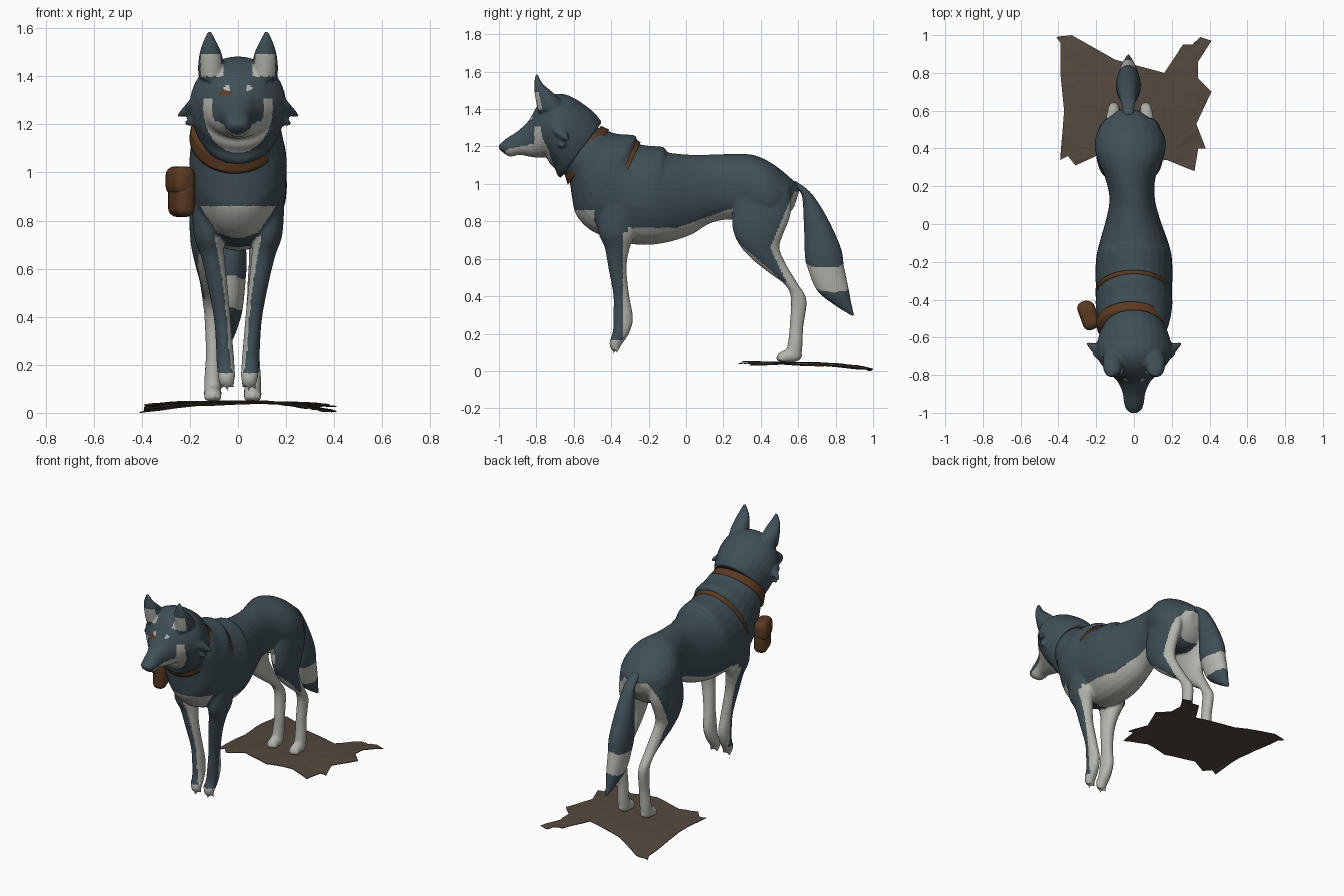
import bpy, bmesh, math, random
from mathutils import Vector, Matrix

cube = bpy.data.objects.get("Cube")
if cube:
    bpy.data.objects.remove(cube)
random.seed(3)


def material(name, r, g, b):
    m = bpy.data.materials.new(name)
    m.use_nodes = True
    m.diffuse_color = (r, g, b, 1)
    bsdf = m.node_tree.nodes["Principled BSDF"]
    bsdf.inputs["Base Color"].default_value = (r, g, b, 1)
    bsdf.inputs["Roughness"].default_value = 0.9
    return m


slate = material("slate fur", 0.050, 0.078, 0.094)
pale = material("pale fur", 0.46, 0.46, 0.42)
leather = material("brown leather", 0.105, 0.042, 0.016)
earth = material("brown cloth", 0.088, 0.066, 0.048)
FUR = [slate, pale, leather]


def spline(a, b, c, d, t):
    return [0.5 * (2 * q + (r - p) * t + (2 * p - 5 * q + 4 * r - s) * t * t
                   + (3 * q - p - 3 * r + s) * t ** 3) for p, q, r, s in zip(a, b, c, d)]


def loft(bm, rings, side=1, shift=0, steps=4, n=28):
    """Skin smooth ellipses; each ring is (y1, z1, y2, z2, x centre, half width)."""
    last = len(rings) - 1
    path = []
    for i in range(last):
        four = [rings[min(max(i + k, 0), last)] for k in (-1, 0, 1, 2)]
        path += [spline(*four, s / steps) for s in range(steps)]
    path.append(rings[-1])
    loops = []
    for y1, z1, y2, z2, x, w in path:
        loop = []
        for k in range(n):
            a = math.tau * k / n
            c, s = math.cos(a), math.sin(a)
            loop.append(bm.verts.new((shift + side * x + w * s,
                                      (y1 + y2) / 2 + c * (y1 - y2) / 2,
                                      (z1 + z2) / 2 + c * (z1 - z2) / 2)))
        loops.append(loop)
    for a, b in zip(loops, loops[1:]):
        for k in range(n):
            bm.faces.new((a[k], a[(k + 1) % n], b[(k + 1) % n], b[k]))
    bm.faces.new(loops[0])
    bm.faces.new(loops[-1])


def spike(bm, base, tip, r):
    base, tip = Vector(base), Vector(tip)
    d = tip - base
    m = Matrix.Translation((base + tip) / 2) @ d.to_track_quat('Z', 'Y').to_matrix().to_4x4()
    bmesh.ops.create_cone(bm, cap_ends=True, segments=12, radius1=r, radius2=r * 0.15,
                          depth=d.length, matrix=m)


def ball(bm, centre, size):
    m = Matrix.Translation(centre) @ Matrix.Diagonal((*size, 1))
    bmesh.ops.create_uvsphere(bm, u_segments=16, v_segments=10, radius=1, matrix=m)


def finish(name, bm, mats, rule=None, voxel=0):
    """Turn the bmesh into an object, fuse its parts and colour faces by a rule."""
    bmesh.ops.recalc_face_normals(bm, faces=bm.faces)
    me = bpy.data.meshes.new(name)
    bm.to_mesh(me)
    bm.free()
    ob = bpy.data.objects.new(name, me)
    bpy.context.collection.objects.link(ob)
    if voxel:
        fuse = ob.modifiers.new("fuse", 'REMESH')
        fuse.mode, fuse.voxel_size = 'VOXEL', voxel
        soft = ob.modifiers.new("soften", 'SMOOTH')
        soft.factor, soft.iterations = 0.5, 4
        dg = bpy.context.evaluated_depsgraph_get()
        ob.data = bpy.data.meshes.new_from_object(ob.evaluated_get(dg))
        ob.modifiers.clear()
    ob.data.materials.clear()
    for m in mats:
        ob.data.materials.append(m)
    for p in ob.data.polygons:
        p.use_smooth = True
        p.material_index = rule(p.center, p.normal) if rule else 0
    return ob


# Torso with the four legs
def torso_rule(c, n):
    x, y, z = c
    if y < -0.46 and z < 0.86 and abs(x) < 0.04 + (z - 0.68) * 0.65:
        return 1                                              # chest
    if -0.31 < y < 0.25 and 0.6 < z < 0.765 + 0.35 * max(0, y + 0.05):
        return 1                                              # belly
    if y < -0.2 and z < 0.74:                                 # front legs
        inner = n.x * math.copysign(1, x) < -0.6
        return int(y > -0.337 or inner or z < 0.165)
    if y > 0.24 and z < 0.955:                                # hind legs
        inner = n.x * math.copysign(1, x + 0.02) < -0.35 and abs(x + 0.02) < 0.15
        edge = 0.45 + (0.43 * (z - 0.66) if z > 0.66 else 0.47 * (0.66 - z))
        return int(z < 0.47 or y > edge or inner or z < 0.675 - 0.854 * (y - 0.29))
    return 0


bm = bmesh.new()
loft(bm, [(-.55, 1.33, -.70, 1.08, 0, .13), (-.45, 1.295, -.63, 1.03, 0, .178),
          (-.37, 1.268, -.61, .93, 0, .193), (-.27, 1.258, -.585, .83, 0, .203),
          (-.25, 1.212, -.49, .74, 0, .202), (-.12, 1.197, -.3, .68, 0, .203),
          (-.095, 1.168, -.14, .68, 0, .188), (.05, 1.155, .02, .725, -.005, .14),
          (.15, 1.158, .13, .79, -.01, .12), (.25, 1.16, .25, .81, -.02, .135),
          (.36, 1.155, .36, .78, -.02, .18), (.46, 1.11, .45, .76, -.02, .185),
          (.55, 1.04, .52, .80, -.025, .14), (.61, .98, .58, .88, -.03, .06)])
for side in (1, -1):
    loft(bm, [(-.47, .95, -.25, .90, .13, .065), (-.47, .75, -.27, .74, .125, .06),
              (-.435, .66, -.30, .66, .107, .05), (-.415, .55, -.318, .55, .088, .042),
              (-.388, .4, -.303, .4, .066, .035), (-.39, .3, -.283, .28, .057, .035),
              (-.39, .22, -.305, .2, .052, .037), (-.41, .15, -.345, .14, .048, .034),
              (-.40, .115, -.36, .11, .047, .026)], side)
    for k in (-1, 0, 1):                                      # front toes
        x = side * (0.047 + 0.023 * k)
        spike(bm, (x, -.385, .17), (x, -.39 + .03 * k * k, .08), 0.016)
    loft(bm, [(.27, .98, .56, .98, .10, .07), (.245, .80, .56, .84, .115, .065),
              (.275, .69, .52, .73, .12, .055), (.35, .6, .50, .66, .113, .046),
              (.45, .52, .53, .58, .10, .038), (.53, .46, .595, .47, .092, .034),
              (.56, .39, .645, .38, .085, .032), (.555, .25, .628, .24, .08, .032),
              (.545, .15, .623, .14, .083, .035), (.53, .09, .618, .08, .083, .036)],
         side, -.022)
    ball(bm, (-.022 + side * .083, .555, .08), (.038, .068, .035))
    for k in (-1, 0, 1):                                      # hind toes
        ball(bm, (-.022 + side * .083 + .023 * k, .505 + .012 * k * k, .068), (.014, .025, .02))
finish("torso_and_legs", bm, FUR, torso_rule, 0.009)


# Head with ruff, cheek tufts and ears
def head_rule(c, n):
    x, y, z = abs(c.x), c.y, c.z
    if z > 1.4 and x > 0.06:                                  # inner ears
        return int(n.y < -0.5 and z < 1.49 and y < -0.76 and x < 0.155)
    if y < -0.75 and (x - 0.045) ** 2 + (z - 1.35) ** 2 < 0.012 ** 2:
        return 1                                              # eyes
    if y < -0.75 and -0.075 < c.x < -0.03 and 1.322 < z < 1.342:
        return 2                                              # brow scar
    if -0.965 < y < -0.69 and n.y < 0.3:                      # muzzle and cheeks
        in_u = (x / 0.145) ** 2 + ((z - 1.27) / 0.19) ** 2 < 1 and z < 1.31
        top = 1.185 + 0.22 * (y + 0.95) if y < -0.79 else 1.215
        return int(in_u and (z < top or (x > 0.085 and y > -0.81)))
    return 0


bm = bmesh.new()
loft(bm, [(-.45, 1.33, -.67, 1.03, 0, .165), (-.50, 1.39, -.69, 1.05, 0, .185),
          (-.60, 1.46, -.70, 1.08, 0, .2), (-.68, 1.483, -.73, 1.11, 0, .195),
          (-.75, 1.46, -.745, 1.14, 0, .17), (-.80, 1.41, -.79, 1.14, 0, .125),
          (-.84, 1.34, -.835, 1.145, 0, .085), (-.9, 1.282, -.89, 1.155, 0, .06),
          (-.95, 1.25, -.94, 1.145, 0, .053), (-.985, 1.222, -.975, 1.165, 0, .042),
          (-1.003, 1.205, -.998, 1.185, 0, .02)])
for side in (1, -1):
    loft(bm, [(-.79, 1.38, -.65, 1.42, .11, .055), (-.80, 1.43, -.68, 1.46, .112, .054),
              (-.81, 1.49, -.725, 1.50, .114, .046), (-.81, 1.54, -.77, 1.54, .117, .03),
              (-.807, 1.585, -.79, 1.585, .119, .008)], side)
    for base, tip in (((.15, -.69, 1.29), (.25, -.63, 1.235)),
                      ((.14, -.67, 1.24), (.22, -.66, 1.20)),
                      ((.13, -.71, 1.32), (.215, -.69, 1.27))):
        spike(bm, (side * base[0], *base[1:]), (side * tip[0], *tip[1:]), 0.05)
finish("head", bm, FUR, head_rule, 0.008)

# Tail with a pale band
bm = bmesh.new()
loft(bm, [(.55, .97, .58, 1.02, -.03, .03), (.615, .95, .67, .95, -.03, .038),
          (.63, .78, .755, .82, -.03, .055), (.635, .62, .828, .66, -.03, .066),
          (.65, .55, .845, .56, -.03, .062), (.70, .43, .87, .44, -.03, .05),
          (.79, .355, .885, .36, -.03, .03), (.89, .292, .902, .296, -.03, .006)], steps=8)
finish("tail", bm, FUR, lambda c, n: int(0.43 < c.z + 0.008 * math.sin(60 * c.x) < 0.565), 0.008)

# Collar and chest strap
for name, rings in (
        ("collar", [(-.455, 1.31, -.652, 1.06, -.014, .18), (-.41, 1.29, -.632, .995, -.014, .188)]),
        ("chest_strap", [(-.262, 1.236, -.48, .76, -.004, .2), (-.243, 1.222, -.46, .76, -.004, .2)])):
    bm = bmesh.new()
    loft(bm, rings, n=48)
    finish(name, bm, [leather])


# Side bag with flap
def pouch(name, centre, size):
    bm = bmesh.new()
    bmesh.ops.create_cube(bm, size=1, matrix=Matrix.Diagonal((*size, 1)))
    bmesh.ops.bevel(bm, geom=bm.edges[:], offset=min(size) * 0.42, segments=4,
                    profile=0.5, affect='EDGES')
    turn = Matrix.Rotation(math.radians(20), 4, 'Z')
    bmesh.ops.transform(bm, matrix=Matrix.Translation(centre) @ turn, verts=bm.verts)
    return finish(name, bm, [leather])


pouch("side_bag", (-.235, -.483, .92), (.085, .15, .21))
pouch("bag_flap", (-.244, -.484, .965), (.085, .158, .12))

# Ragged ground cloth
outline = [(-.41, .99), (-.33, 1), (-.1, .87), (.16, .8), (.26, .95), (.31, .95), (.35, .99),
           (.41, .97), (.34, .86), (.34, .77), (.41, .7), (.33, .53), (.38, .4), (.34, .4),
           (.32, .28), (.17, .34), (0, .3), (-.2, .36), (-.31, .31), (-.35, .36), (-.39, .34),
           (-.37, .6), (-.39, .8), (-.39, .96)]
bm = bmesh.new()
bm.faces.new([bm.verts.new((x, y, 0)) for x, y in outline])
bmesh.ops.triangulate(bm, faces=bm.faces)
bmesh.ops.subdivide_edges(bm, edges=bm.edges[:], cuts=2, use_grid_fill=True)
for v in bm.verts:
    drop = 0.028 * max(0, (v.co.y - 0.5) / 0.5) ** 2 + 0.018 * abs(v.co.x / 0.4) ** 3
    v.co.z = max(0.004, 0.05 - drop + random.uniform(-0.003, 0.003))
cloth = finish("ground_cloth", bm, [earth])
if sum(p.normal.z for p in cloth.data.polygons) < 0:
    cloth.data.flip_normals()
cloth.data.shade_flat()
thick = cloth.modifiers.new("thickness", 'SOLIDIFY')
thick.thickness = 0.004
